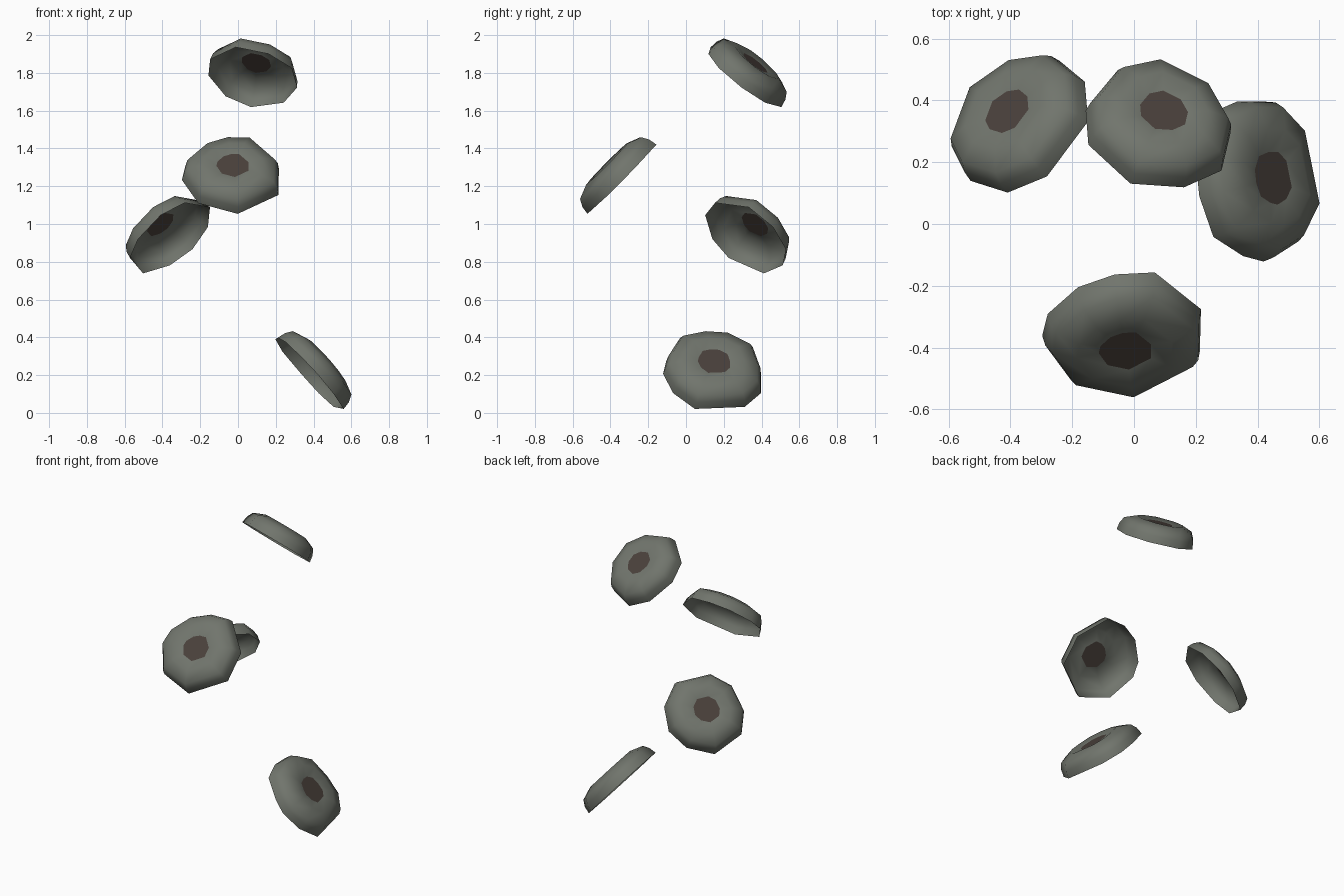
import bpy, bmesh, math, random
from mathutils import Vector

if "Cube" in bpy.data.objects:
    bpy.data.objects.remove(bpy.data.objects["Cube"])

random.seed(4)


def material(name, rgb):
    m = bpy.data.materials.new(name)
    m.diffuse_color = (*rgb, 1)
    m.use_nodes = True
    m.node_tree.nodes["Principled BSDF"].inputs["Base Color"].default_value = m.diffuse_color
    return m


GREY = material("grey_green", (0.165, 0.178, 0.152))
BROWN = material("dark_brown", (0.068, 0.052, 0.044))

# cap profile: (fraction of rim radius, height above rim)
PROFILE = [(1.0, 0.0), (0.97, 0.045), (0.89, 0.083), (0.60, 0.112), (0.33, 0.100)]


def cap(name, centre, axis, outline):
    """Thin open shell: irregular rim (angle, radius), rings up to a brown centre."""
    n = Vector(axis).normalized()
    u = Vector((0, 0, 1)).cross(n).normalized()   # sideways in the rim plane
    v = n.cross(u)                                # uphill in the rim plane
    bm = bmesh.new()
    rings = []
    for f, h in PROFILE:
        ring = []
        for deg, r in outline:
            a = math.radians(deg)
            p = Vector(centre) + (u * math.cos(a) + v * math.sin(a)) * r * f + n * h
            ring.append(bm.verts.new(p))
        rings.append(ring)
    k = len(outline)
    for lo, hi in zip(rings, rings[1:]):
        for i in range(k):
            j = (i + 1) % k
            bm.faces.new((lo[i], lo[j], hi[j], hi[i])).smooth = True
    # brown centre patch
    bm.faces.new(rings[-1]).material_index = 1
    me = bpy.data.meshes.new(name)
    bm.to_mesh(me)
    bm.free()
    me.materials.append(GREY)
    me.materials.append(BROWN)
    ob = bpy.data.objects.new(name, me)
    bpy.context.collection.objects.link(ob)


def rough_circle(r, sides=9):
    return [(360 * i / sides + random.uniform(-7, 7), r * random.uniform(0.97, 1.04))
            for i in range(sides)]


# four shells spiralling upward, each facing outward and up
cap("lowest_cap", (0.377, 0.135, 0.207), (0.73, 0.12, 0.66),
    [(0, .265), (33, .285), (65, .27), (94, .257), (125, .27), (158, .25), (180, .26),
     (212, .26), (245, .275), (303, .28), (331, .285)])
cap("second_cap", (-0.355, 0.315, 0.932), (-0.55, 0.50, 0.67), rough_circle(0.253))
cap("third_cap", (-0.03, -0.34, 1.24), (0.04, -0.71, 0.70),
    [(16, .26), (67, .275), (95, .255), (125, .25), (160, .262), (182, .268),
     (224, .262), (274, .262), (333, .268)])
cap("highest_cap", (0.077, 0.305, 1.775), (0.20, 0.61, 0.77), rough_circle(0.246))
